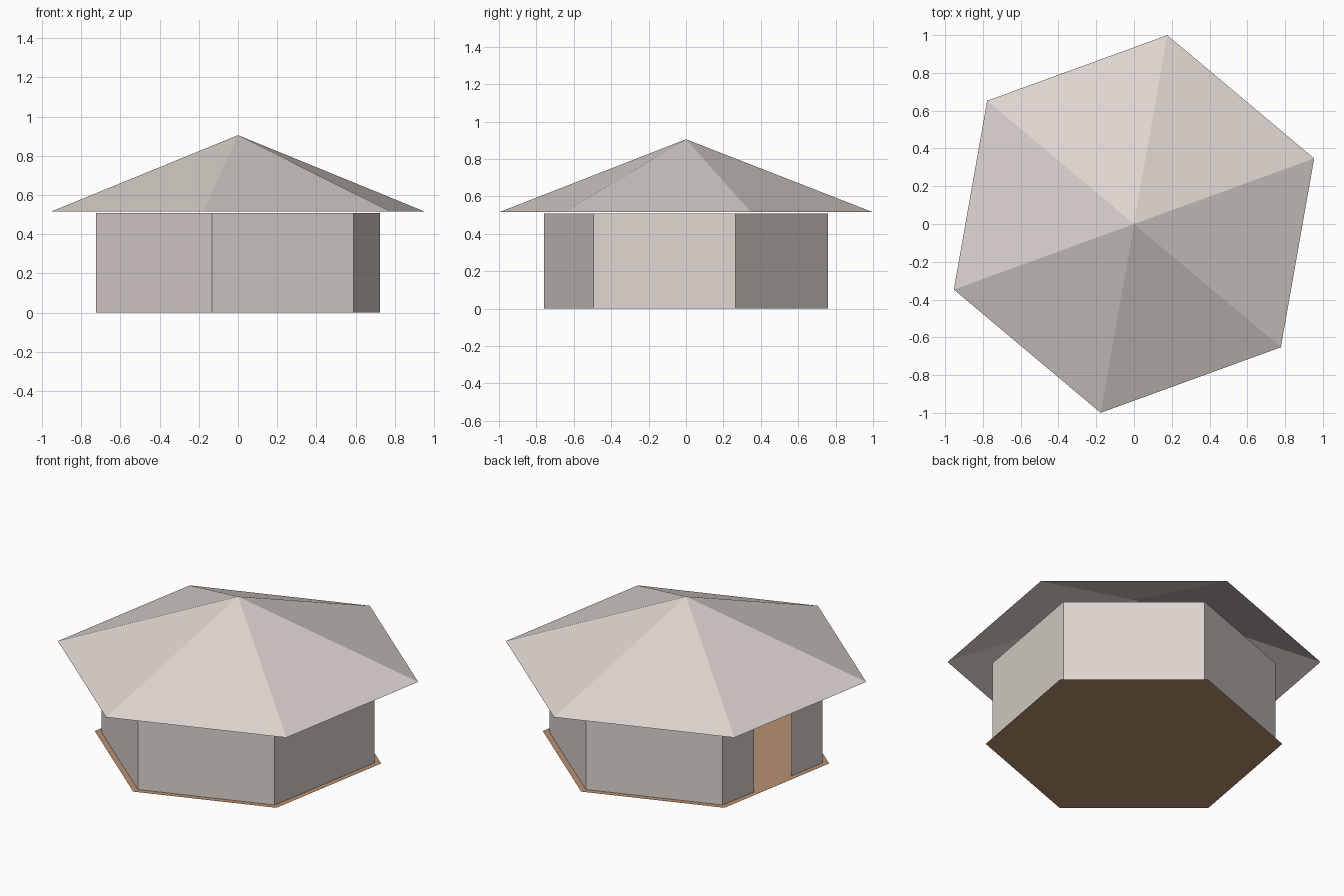
import bpy
import bmesh
from math import radians, cos, sin
from mathutils import Vector

if "Cube" in bpy.data.objects:
    bpy.data.objects.remove(bpy.data.objects["Cube"], do_unlink=True)

SIDES = 6
TURN = 20            # angle of the first corner, in degrees
ROOF_R, WALL_R, FLOOR_R = 1.015, 0.77, 0.807
WALL_TOP, EAVE, APEX = 0.508, 0.515, 0.905
DOOR_SIDE = 2        # back left wall, between the third and fourth corners
DOOR_FROM, DOOR_TO = 0.313, 0.687


def material(name, color):
    m = bpy.data.materials.new(name)
    m.use_nodes = True
    m.diffuse_color = (*color, 1)
    m.node_tree.nodes["Principled BSDF"].inputs["Base Color"].default_value = (*color, 1)
    return m


def corners(radius, z):
    angles = [radians(TURN + 360 / SIDES * i) for i in range(SIDES)]
    return [Vector((radius * cos(a), radius * sin(a), z)) for a in angles]


def build(name, polygons, mat):
    """Make an object from lists of corner points, welding shared corners."""
    bm = bmesh.new()
    for points in polygons:
        bm.faces.new([bm.verts.new(p) for p in points])
    bmesh.ops.remove_doubles(bm, verts=bm.verts, dist=0.0001)
    mesh = bpy.data.meshes.new(name)
    bm.to_mesh(mesh)
    bm.free()
    mesh.materials.append(mat)
    obj = bpy.data.objects.new(name, mesh)
    bpy.context.collection.objects.link(obj)
    return obj


canvas = material("pale canvas", (0.72, 0.66, 0.62))
wood = material("tan wood", (0.48, 0.28, 0.165))

# Floor: a thin sheet that reaches a little past the walls
build("floor", [corners(FLOOR_R, 0)], wood)

# Walls: one sheet per side, with a full-height doorway in one of them
rise = Vector((0, 0, WALL_TOP))
ring = corners(WALL_R, 0)
panels = []
for i in range(SIDES):
    a, b = ring[i], ring[(i + 1) % SIDES]
    if i == DOOR_SIDE:
        spans = [(a, a.lerp(b, DOOR_FROM)), (a.lerp(b, DOOR_TO), b)]
    else:
        spans = [(a, b)]
    panels += [(p, q, q + rise, p + rise) for p, q in spans]
build("walls", panels, canvas)

# Roof: an open pyramid with overhanging eaves
eaves = corners(ROOF_R, EAVE)
peak = Vector((0, 0, APEX))
build("roof", [(eaves[i], eaves[(i + 1) % SIDES], peak) for i in range(SIDES)], canvas)
